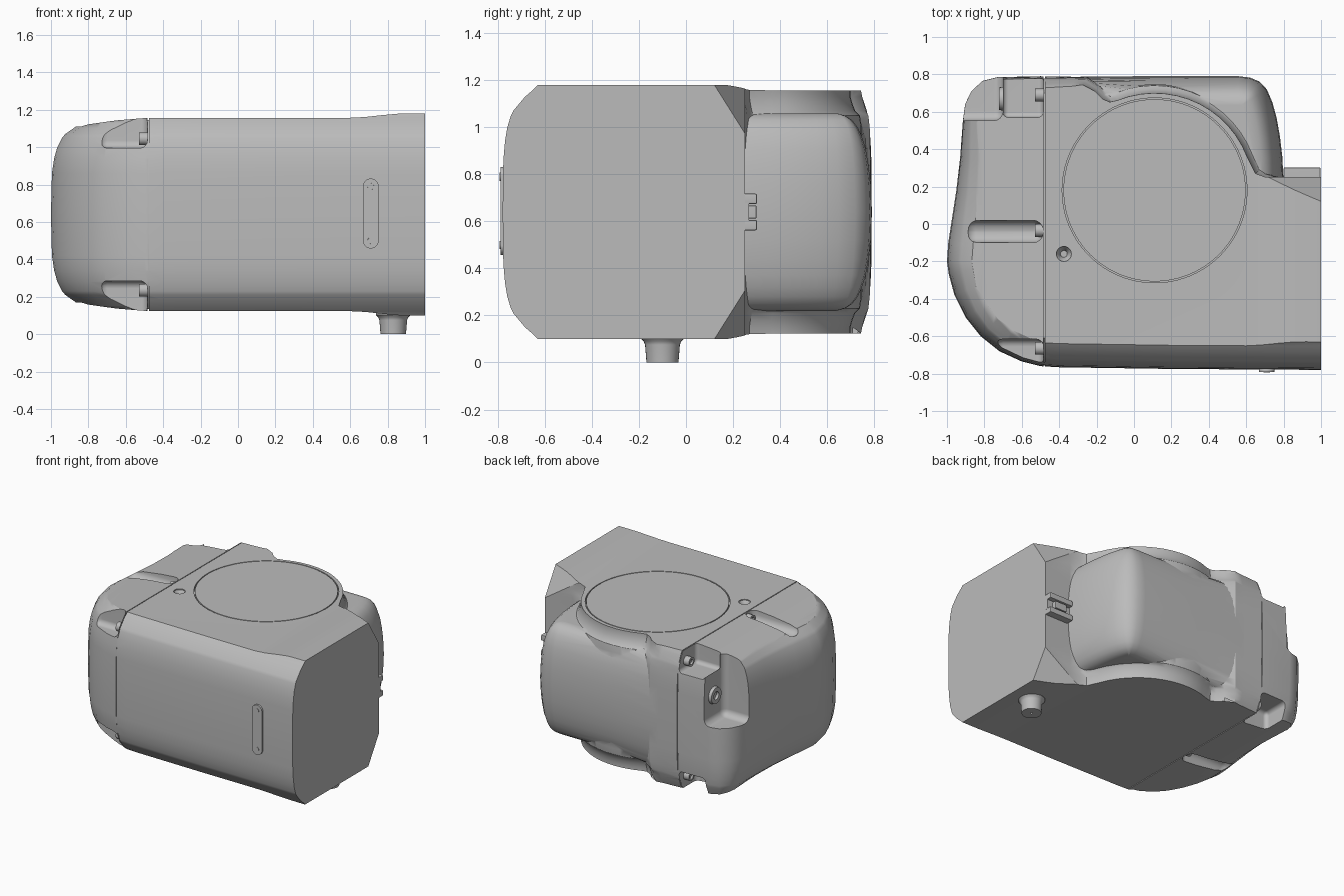
import bpy, bmesh
from math import sin, cos, pi, radians
from mathutils import Vector, Matrix

cube = bpy.data.objects.get("Cube")
if cube:
    bpy.data.objects.remove(cube, do_unlink=True)

MID = 0.64  # height of the horizontal symmetry plane

grey = bpy.data.materials.new("cast_grey")
grey.use_nodes = True
grey.diffuse_color = (0.5, 0.5, 0.5, 1)
grey.node_tree.nodes["Principled BSDF"].inputs["Base Color"].default_value = (0.5, 0.5, 0.5, 1)


def finish(name, bm):
    bmesh.ops.recalc_face_normals(bm, faces=bm.faces)
    mesh = bpy.data.meshes.new(name)
    bm.to_mesh(mesh)
    bm.free()
    mesh.materials.append(grey)
    ob = bpy.data.objects.new(name, mesh)
    bpy.context.collection.objects.link(ob)
    return ob


def loft(name, rings, closed=False):
    """Skin a stack of rings, then cap both ends or join last to first."""
    bm = bmesh.new()
    rows = [[bm.verts.new(p) for p in ring] for ring in rings]
    n = len(rows[0])
    for a, b in zip(rows, rows[1:] + rows[:1] if closed else rows[1:]):
        for i in range(n):
            bm.faces.new((a[i], a[(i + 1) % n], b[(i + 1) % n], b[i]))
    if not closed:
        bm.faces.new(rows[0])
        bm.faces.new(rows[-1])
    return finish(name, bm)


def box(name, lo, hi, bevel=0.0, segments=4):
    bm = bmesh.new()
    lo, hi = Vector(lo), Vector(hi)
    bmesh.ops.create_cube(bm, size=1, matrix=Matrix.Translation((lo + hi) / 2) @ Matrix.Diagonal((*(hi - lo), 1)))
    if bevel:
        bmesh.ops.bevel(bm, geom=bm.edges[:], offset=bevel, segments=segments, profile=0.5, affect='EDGES')
    return finish(name, bm)


def lathe(name, centre, axis, profile, sides=32, closed=False):
    """Turn (radius, distance) pairs about an axis through centre."""
    turn = Vector((0, 0, 1)).rotation_difference(Vector(axis)).to_matrix()
    ring = [2 * pi * i / sides for i in range(sides)]
    return loft(name, [[Vector(centre) + turn @ Vector((r * cos(a), r * sin(a), d)) for a in ring]
                       for r, d in profile], closed)


def volume(mesh):
    bm = bmesh.new()
    bm.from_mesh(mesh)
    v = bm.calc_volume()
    bm.free()
    return v


def combine(ob, other, mode):
    """Boolean that tries the next solver if the result loses or gains too much volume."""
    before = volume(ob.data)
    for solver, self_cut in (('EXACT', False), ('MANIFOLD', False), ('EXACT', True)):
        mod = ob.modifiers.new("cut", 'BOOLEAN')
        mod.operation, mod.object, mod.solver, mod.use_self = mode, other, solver, self_cut
        bpy.context.view_layer.update()
        deps = bpy.context.evaluated_depsgraph_get()
        mesh = bpy.data.meshes.new_from_object(ob.evaluated_get(deps))
        ob.modifiers.clear()
        if 0.85 < volume(mesh) / before < 1.6:
            ob.data = mesh
            break
    bpy.data.objects.remove(other, do_unlink=True)


def outset(outline, layers):
    """Stack a clockwise outline (x, y, inset weight, flare weight) through mirrored layers."""
    n = len(outline)
    rings = []
    stack = [(-h, d, f) for h, d, f in reversed(layers)] + layers[1:]
    for h, d, f in stack:
        ring = []
        for i, (x, y, w, fl) in enumerate(outline):
            a, b = outline[i - 1], outline[(i + 1) % n]
            t = Vector((b[0] - a[0], b[1] - a[1])).normalized()
            nx, ny = (0, 1 if y > 0 else -1) if x >= 1 else (-t.y, t.x)
            k = f * fl - d * w
            ring.append((x + nx * k, y + ny * k, MID + h))
        rings.append(ring)
    return rings


# Main casting: front wall, rounded end, rear corner, and wall around the round cover
plan = [(1, -.78, 1, 0), (.2, -.775, 1, 0), (-.4, -.766, 1, 0), (-.5, -.76, 1, 0)]
plan += [(x, y, w, 0) for x, y, w in (
    (-.6, -.735, 1.1), (-.72, -.68, 1.2), (-.82, -.6, 1.35), (-.9, -.5, 1.5), (-.96, -.38, 1.6),
    (-.99, -.27, 1.7), (-1, -.2, 1.7), (-.993, -.1, 1.7), (-.97, .05, 1.6), (-.95, .18, 1.5),
    (-.93, .35, 1.3), (-.915, .55, 1), (-.903, .64, .8), (-.87, .71, .6), (-.81, .765, .5),
    (-.73, .785, .5), (-.5, .79, .5), (-.32, .787, .4))]
plan += [(-.26, .765, .2, .4), (-.21, .71, 0, .7), (-.17, .67, 0, .8), (-.13, .652, 0, .8)]
plan += [(.11 + .53 * cos(radians(a)), .17 + .53 * sin(radians(a)), 0, .8) for a in range(112, 14, -7)]
plan += [(.65, .27, 0, .6), (.7, .252, 0, .3), (.78, .25, 0, 0), (1, .25, 0, 0)]
body = loft("housing", outset(plan, [
    (0, 0, .06), (.22, .003, .06), (.3, .01, .06), (.36, .02, .06), (.41, .035, .05), (.43, .045, .025),
    (.46, .07, .01), (.49, .095, 0), (.52, .13, 0), (.55, .16, 0)]))

# Side profile: sloping end and slightly taller mounting flange
top = [(-1.1, .47), (-.84, .47), (-.8, .482), (-.65, .503), (-.48, .517), (.6, .517), (.68, .521),
       (.78, .532), (.86, .539), (.92, .54), (1.1, .54)]
side = [(x, MID + h) for x, h in top] + [(x, MID - h) for x, h in reversed(top)]
combine(body, loft("envelope", [[(x, y, z) for x, z in side] for y in (-1, 1)]), 'INTERSECT')

# Rear bulge behind the round cover
bulge_plan = [(-.42, .05, 0, 0), (-.42, .786, .6, 0)] + [(x, y, 1, 0) for x, y in (
    (.1, .791), (.56, .79), (.62, .783), (.67, .762), (.71, .72), (.74, .65),
    (.762, .57), (.78, .47), (.793, .36), (.8, .22))] + [(.8, .05, 0, 0)]
bulge = loft("bulge", outset(bulge_plan, [
    (0, 0, 0), (.12, .005, 0), (.2, .014, 0), (.27, .026, 0), (.32, .042, 0), (.36, .06, 0),
    (.39, .083, 0), (.41, .112, 0), (.42, .15, 0)]))
combine(body, bulge, 'UNION')

for s in (1, -1):
    def up(h):
        return MID + s * h

    def span(x0, x1, y0, y1, h0, h1, bevel):
        lo, hi = sorted((up(h0), up(h1)))
        combine(body, box("cutter", (x0, y0, lo), (x1, y1, hi), bevel), 'DIFFERENCE')

    # Chamfer that widens toward the rear edge of the flange
    bm = bmesh.new()
    a, b, c, d = [bm.verts.new((x, y, up(h))) for x, y, h in
                  ((.62, .27, .56), (1.02, .1, .56), (1.02, .27, .56), (1.02, .27, .29))]
    for f in ((a, b, c), (a, b, d), (b, c, d), (c, a, d)):
        bm.faces.new(f)
    combine(body, finish("cutter", bm), 'DIFFERENCE')

    # Screw recesses: middle slot, front corner and rear corner
    span(-.9, -.485, -.1, .02, .425, .7, .055)
    span(-.74, -.485, -.95, -.615, .355, .7, .04)
    span(-.702, -.485, .57, 1, .37, .7, .03)
    for label, y, h in (("middle", -.035, .47), ("front", -.665, .405), ("rear", .69, .43)):
        lathe(f"{label}_screw_{'upper' if s > 0 else 'lower'}", (-.53, y, up(h)), (1, 0, 0),
              [(.02, .015), (.02, 0), (.034, 0), (.034, .06)], 20)

# Deep pocket in the upper rear corner, with a socket screw on its wall
combine(body, box("cutter", (-1.2, .553, .67), (-.7, 1.1, 1.5), .05), 'DIFFERENCE')
lathe("socket_screw", (-.722, .67, .86), (1, 0, 0), [(.03, .02), (.03, 0), (.06, 0), (.065, .03)], 24)

# Seam between the end cap and the casting
half = [(-.61, .505), (-.7, .43), (-.75, .34), (-.757, .1)]
loop = half + [(y, -h) for y, h in reversed(half)] + [(.7, -.505), (.778, -.42), (.778, .42), (.7, .505)]
combine(body, loft("seam", [[(x, y * k, MID + h * k) for y, h in loop] for x, k in
                            ((-.483, 1.2), (-.477, 1.2), (-.477, 1), (-.483, 1))], True), 'DIFFERENCE')

# Groove around the round cover, and the small plug hole
combine(body, lathe("groove", (.11, .18, 1.135), (0, 0, 1),
                    [(.487, 0), (.494, 0), (.494, .1), (.487, .1)], 96, True), 'DIFFERENCE')
combine(body, lathe("cutter", (-.375, -.16, 1.1), (0, 0, 1), [(.018, 0), (.025, .03), (.04, .05), (.04, .1)]),
        'DIFFERENCE')

# Rear clip on the flange: two rails, a web and a tongue
for s, label in ((1, "upper"), (-1, "lower")):
    box(f"clip_rail_{label}", (.8, .2, MID + s * .056 - .022), (.998, .303, MID + s * .056 + .022), .008, 2)
box("clip_web", (.8, .2, .6), (.998, .268, .68))
box("clip_tongue", (.85, .25, .612), (.95, .3, .668), .006, 2)

# Cable stub under the flange
lathe("bottom_stub", (.83, -.1, 0), (0, 0, 1),
      [(.008, .02), (.008, 0), (.068, 0), (.074, .075), (.08, .09), (.092, .102), (.095, .13)])

# Slim cover plate on the front with two fasteners
pill = [(.71 + .042 * cos(a), MID + .005 + (.145 if sin(a) > 0 else -.145) + .042 * sin(a))
        for a in [2 * pi * (i + .5) / 32 for i in range(32)]]
loft("front_plate", [[(x, y, z) for x, z in pill] for y in (-.77, -.79)])
for label, z in (("upper", .79), ("lower", .5)):
    lathe(f"plate_screw_{label}", (.71, -.793, z), (0, 1, 0), [(.017, 0), (.018, .01)], 20)

# Smooth shading with crisp edges
for ob in bpy.context.collection.objects:
    if ob.type == 'MESH' and ob.data.materials and ob.data.materials[0] == grey:
        ob.data.shade_smooth()
        ob.data.set_sharp_from_angle(angle=radians(32))
        ob.modifiers.new("even_normals", 'WEIGHTED_NORMAL').keep_sharp = True
